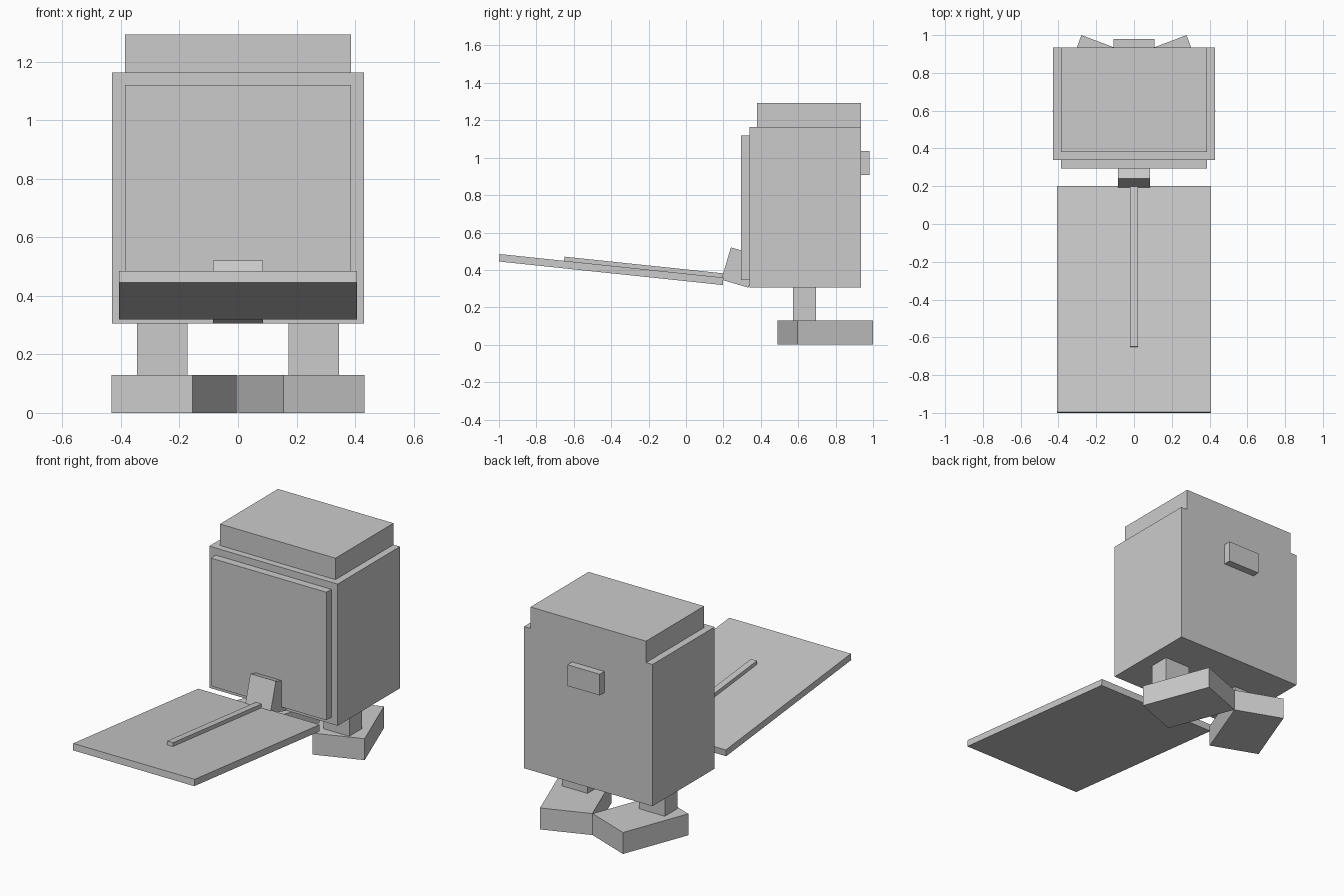
import bpy, bmesh
from math import radians
from mathutils import Matrix, Vector

if "Cube" in bpy.data.objects:
    bpy.data.objects.remove(bpy.data.objects["Cube"])


def prism(name, pts, axis, lo, hi):
    """Extrude a convex profile: axis 'z' uses (x, y) points, axis 'x' uses (y, z) points."""
    def at(p, d):
        return (p[0], p[1], d) if axis == 'z' else (d, p[0], p[1])
    bm = bmesh.new()
    base = bm.faces.new([bm.verts.new(at(p, lo)) for p in pts])
    top = bmesh.ops.extrude_face_region(bm, geom=[base])['geom']
    shift = Vector((0, 0, hi - lo)) if axis == 'z' else Vector((hi - lo, 0, 0))
    bmesh.ops.translate(bm, vec=shift,
                        verts=[g for g in top if isinstance(g, bmesh.types.BMVert)])
    # keep a closed shell with a single base cap
    bmesh.ops.holes_fill(bm, edges=[e for e in bm.edges if e.is_boundary])
    bmesh.ops.recalc_face_normals(bm, faces=bm.faces[:])
    mesh = bpy.data.meshes.new(name)
    bm.to_mesh(mesh)
    bm.free()
    obj = bpy.data.objects.new(name, mesh)
    bpy.context.collection.objects.link(obj)
    return obj


def box(name, x, y, z):
    return prism(name, [(x[0], y[0]), (x[1], y[0]), (x[1], y[1]), (x[0], y[1])], 'z', *z)


def tilted(name, half_width, corner, length, height, angle):
    """Box tilted about x; corner is its lower front (y, z) point."""
    c = Vector(corner)
    r = Matrix.Rotation(radians(angle), 2)
    pts = [c + r @ Vector(p) for p in ((0, 0), (length, 0), (length, height), (0, height))]
    return prism(name, [tuple(p) for p in pts], 'x', -half_width, half_width)


# Torso, head cap, panel and snout
box("body", (-0.43, 0.43), (0.34, 0.935), (0.305, 1.163))
box("head_cap", (-0.387, 0.387), (0.38, 0.935), (1.163, 1.293))
box("back_panel", (-0.387, 0.387), (0.293, 0.34), (0.345, 1.12))
box("snout", (-0.108, 0.108), (0.935, 0.98), (0.907, 1.035))

# Legs and inward-turned feet
for side, s in (("left", -1), ("right", 1)):
    box(side + "_leg", sorted((s * 0.172, s * 0.345)), (0.572, 0.696), (0.13, 0.305))
    foot = [(0.155, 0.49), (0.432, 0.595), (0.278, 1.0), (0.001, 0.895)]
    prism(side + "_foot", [(s * x, y) for x, y in foot], 'z', 0, 0.13)

# Tail: root block, flat paddle and central ridge
tilted("tail_root", 0.085, (0.189, 0.348), 0.152, 0.18, -16.5)
tilted("tail_paddle", 0.407, (-1.0, 0.445), 1.203, 0.04, -6)
tilted("tail_ridge", 0.02, (-0.652, 0.447), 0.852, 0.024, -6)
